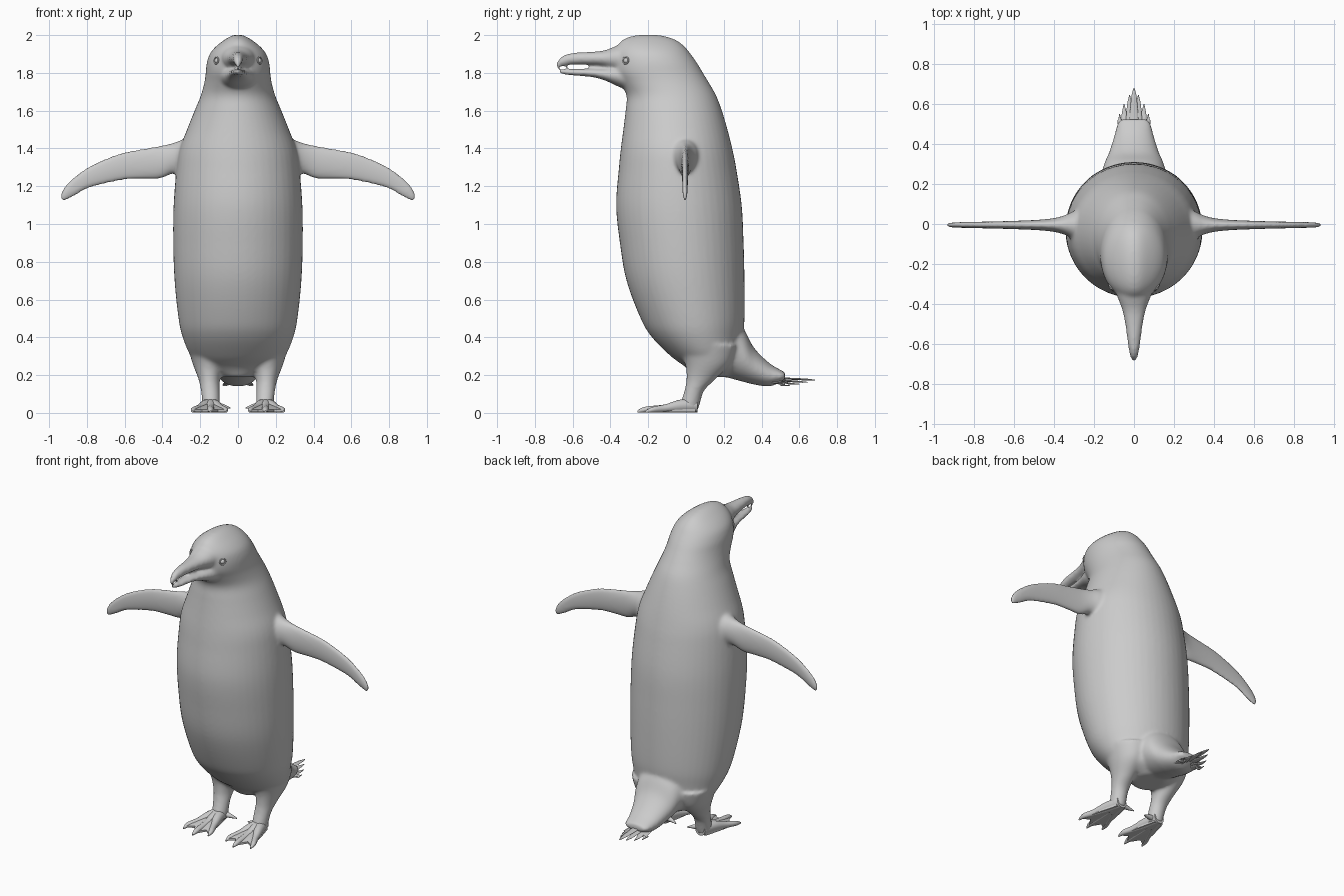
import bpy, bmesh, math
from mathutils import Vector

cube = bpy.data.objects.get("Cube")
if cube:
    bpy.data.objects.remove(cube, do_unlink=True)

grey = bpy.data.materials.new("plain grey")
grey.use_nodes = True
GREY = (0.6, 0.6, 0.6, 1)
grey.diffuse_color = GREY
grey.node_tree.nodes["Principled BSDF"].inputs["Base Color"].default_value = GREY


def spline(rows, steps=6):
    """Catmull-Rom interpolation of station rows."""
    out = []
    for i in range(len(rows) - 1):
        a, b, c, d = (rows[min(max(k, 0), len(rows) - 1)] for k in range(i - 1, i + 3))
        for s in range(steps):
            t = s / steps
            out.append([q + 0.5 * t * (r - p + t * (2 * p - 5 * q + 4 * r - w + t * (3 * (q - r) + w - p)))
                        for p, q, r, w in zip(a, b, c, d)])
    return out + [list(rows[-1])]


def loft(bm, stations, n=32):
    """Skin ellipses given as (centre, u radius vector, v radius vector)."""
    rings = []
    for c, u, v in stations:
        angles = [math.tau * k / n for k in range(n)]
        rings.append([bm.verts.new(Vector(c) + Vector(u) * math.cos(a) + Vector(v) * math.sin(a))
                      for a in angles])
    for r, s in zip(rings, rings[1:]):
        for k in range(n):
            bm.faces.new((r[k], r[(k + 1) % n], s[(k + 1) % n], s[k]))
    bm.faces.new(rings[0][::-1])
    bm.faces.new(rings[-1])


def loft_y(bm, rows, n=32):
    """Rows: y, centre x, half width, low z, high z."""
    loft(bm, [((x, y, (lo + hi) / 2), (w, 0, 0), (0, 0, (hi - lo) / 2))
              for y, x, w, lo, hi in spline(rows)], n)


def finish(bm, name):
    bmesh.ops.recalc_face_normals(bm, faces=bm.faces)
    me = bpy.data.meshes.new(name)
    bm.to_mesh(me)
    bm.free()
    me.materials.append(grey)
    ob = bpy.data.objects.new(name, me)
    bpy.context.collection.objects.link(ob)
    bpy.ops.object.select_all(action='DESELECT')
    ob.select_set(True)
    bpy.context.view_layer.objects.active = ob
    return ob


bm = bmesh.new()

# Torso, neck and skull: z, half width, front y, back y
torso = [(.19, .09, .04, .24), (.24, .19, .0, .28), (.3, .25, -.08, .29), (.4, .293, -.18, .3),
         (.5, .315, -.24, .31), (.7, .336, -.315, .31), (.9, .343, -.35, .305), (1.1, .341, -.37, .295),
         (1.3, .325, -.355, .265), (1.4, .308, -.345, .245), (1.5, .27, -.332, .22), (1.6, .23, -.32, .19),
         (1.68, .197, -.315, .16), (1.75, .178, -.35, .12), (1.8, .171, -.38, .09), (1.85, .166, -.385, .06),
         (1.9, .15, -.38, .025), (1.94, .117, -.367, -.008), (1.975, .072, -.335, -.055),
         (1.996, .035, -.28, -.12), (2.003, .006, -.21, -.19)]
loft(bm, [((0, (f + b) / 2, z), (w, 0, 0), (0, (b - f) / 2, 0)) for z, w, f, b in spline(torso)], 48)

# Upper and lower bill, parted by the mouth slit
loft_y(bm, [(-.26, 0, .11, 1.8, 1.97), (-.36, 0, .085, 1.81, 1.945), (-.43, 0, .06, 1.834, 1.92),
            (-.5, 0, .045, 1.842, 1.912), (-.6, 0, .031, 1.844, 1.906), (-.655, 0, .022, 1.836, 1.89),
            (-.686, 0, .01, 1.824, 1.858)])
loft_y(bm, [(-.26, 0, .11, 1.69, 1.85), (-.36, 0, .085, 1.728, 1.84), (-.43, 0, .06, 1.76, 1.824),
            (-.5, 0, .044, 1.778, 1.822), (-.6, 0, .03, 1.786, 1.821), (-.67, 0, .014, 1.794, 1.82)])

# Rump tapering into the tail
loft_y(bm, [(.1, 0, .16, .2, .56), (.2, 0, .17, .19, .53), (.3, 0, .15, .165, .45), (.36, 0, .125, .15, .345),
            (.44, 0, .1, .14, .265), (.5, 0, .085, .162, .228), (.525, 0, .07, .175, .215)])

# Flippers: x, top z, bottom z, half thickness
flipper = [(.22, 1.47, 1.26, .09), (.3, 1.445, 1.27, .07), (.35, 1.428, 1.265, .048), (.41, 1.416, 1.24, .033),
           (.5, 1.4, 1.238, .025), (.6, 1.382, 1.232, .021), (.7, 1.348, 1.212, .018), (.8, 1.3, 1.183, .016),
           (.88, 1.24, 1.138, .014), (.925, 1.19, 1.12, .012), (.938, 1.16, 1.13, .008)]
# Legs: z, centre x, centre y, half width, half depth
leg = [(.36, .15, .11, .12, .16), (.26, .155, .115, .085, .12), (.18, .152, .08, .058, .078),
       (.12, .147, .045, .05, .053), (.06, .143, .025, .047, .052), (.015, .143, .015, .045, .05)]
for s in (-1, 1):
    loft(bm, [((s * x, -.005, (t + b) / 2), (0, h, 0), (0, 0, (t - b) / 2)) for x, t, b, h in spline(flipper)])
    loft(bm, [((s * x, y, z), (w, 0, 0), (0, d, 0)) for z, x, y, w, d in spline(leg)])

# Fuse into one soft skin
body = finish(bm, "body")
remesh = body.modifiers.new("fuse", 'REMESH')
remesh.mode = 'VOXEL'
remesh.voxel_size = 0.009
soft = body.modifiers.new("soften", 'SMOOTH')
soft.factor = 0.5
soft.iterations = 14
for name in ("fuse", "soften"):
    bpy.ops.object.modifier_apply(modifier=name)
bpy.ops.object.shade_smooth()

for s, side in ((1, "left"), (-1, "right")):
    # Webbed foot: sole plate, three toes, hind toe
    bm = bmesh.new()
    outline = [(-.03, .05), (.03, .05), (.06, -.06), (.09, -.2), (.045, -.17), (0, -.24), (-.04, -.175),
               (-.075, -.2), (-.055, -.06)]
    low = [bm.verts.new((s * (.145 + x), y, .006)) for x, y in outline]
    top = [bm.verts.new((s * (.145 + x), y, .018 + max(0, y + .12) * .15)) for x, y in outline]
    hub = bm.verts.new((s * .145, -.05, .055))
    bm.faces.new(low)
    for i in range(len(outline)):
        j = (i + 1) % len(outline)
        bm.faces.new((low[i], low[j], top[j], top[i]))
        bm.faces.new((top[i], top[j], hub))
    for dx, tip in ((-.082, -.215), (0, -.258), (.095, -.215)):
        loft_y(bm, [(.06, s * .143, .035, .003, .075), (-.03, s * (.145 + dx * .25), .034, .003, .07),
                    (-.11, s * (.145 + dx * .6), .022, .003, .045), (tip + .04, s * (.145 + dx * .92), .016, .002, .032),
                    (tip, s * (.145 + dx), .004, .001, .012)], 16)
    loft(bm, [((s * x, y, z), (0, r, 0), (0, 0, r))
              for x, y, z, r in spline([(.13, .03, .04, .02), (.08, .035, .035, .013), (.04, .045, .025, .003)])], 12)
    finish(bm, side + "_foot")
    bpy.ops.object.shade_smooth_by_angle(angle=math.radians(50))

    # Eye with its rim, seated on the head
    _, spot, normal, _ = body.closest_point_on_mesh(Vector((s * .118, -.322, 1.866)))
    turn = normal.to_track_quat('Z', 'Y').to_euler()
    bpy.ops.mesh.primitive_uv_sphere_add(radius=.016, segments=20, ring_count=12,
                                         location=spot - normal * .008, rotation=turn)
    bpy.context.object.name = side + "_eye"
    bpy.context.object.data.materials.append(grey)
    bpy.ops.object.shade_smooth()
    bpy.ops.mesh.primitive_torus_add(major_radius=.018, minor_radius=.004, major_segments=24,
                                     minor_segments=8, location=spot, rotation=turn)
    bpy.context.object.name = side + "_eye_rim"
    bpy.context.object.data.materials.append(grey)
    bpy.ops.object.shade_smooth()

# Tail feathers: thin blades fanning out below the rump
bm = bmesh.new()
for dx, tip, drop in ((0, .682, 0), (-.022, .645, .012), (.022, .645, .012), (-.05, .6, .022), (.05, .6, .022),
                      (-.072, .55, .03), (.072, .55, .03)):
    z = .172 - drop
    loft_y(bm, [(.42, dx * .6, .026, .188 - drop, .2 - drop), (.52, dx * .8, .022, z + .006, z + .016),
                (tip - .05, dx * .95, .014, z, z + .01), (tip, dx, .002, z, z + .004)], 12)
finish(bm, "tail_feathers")
bpy.ops.object.shade_smooth_by_angle(angle=math.radians(50))
